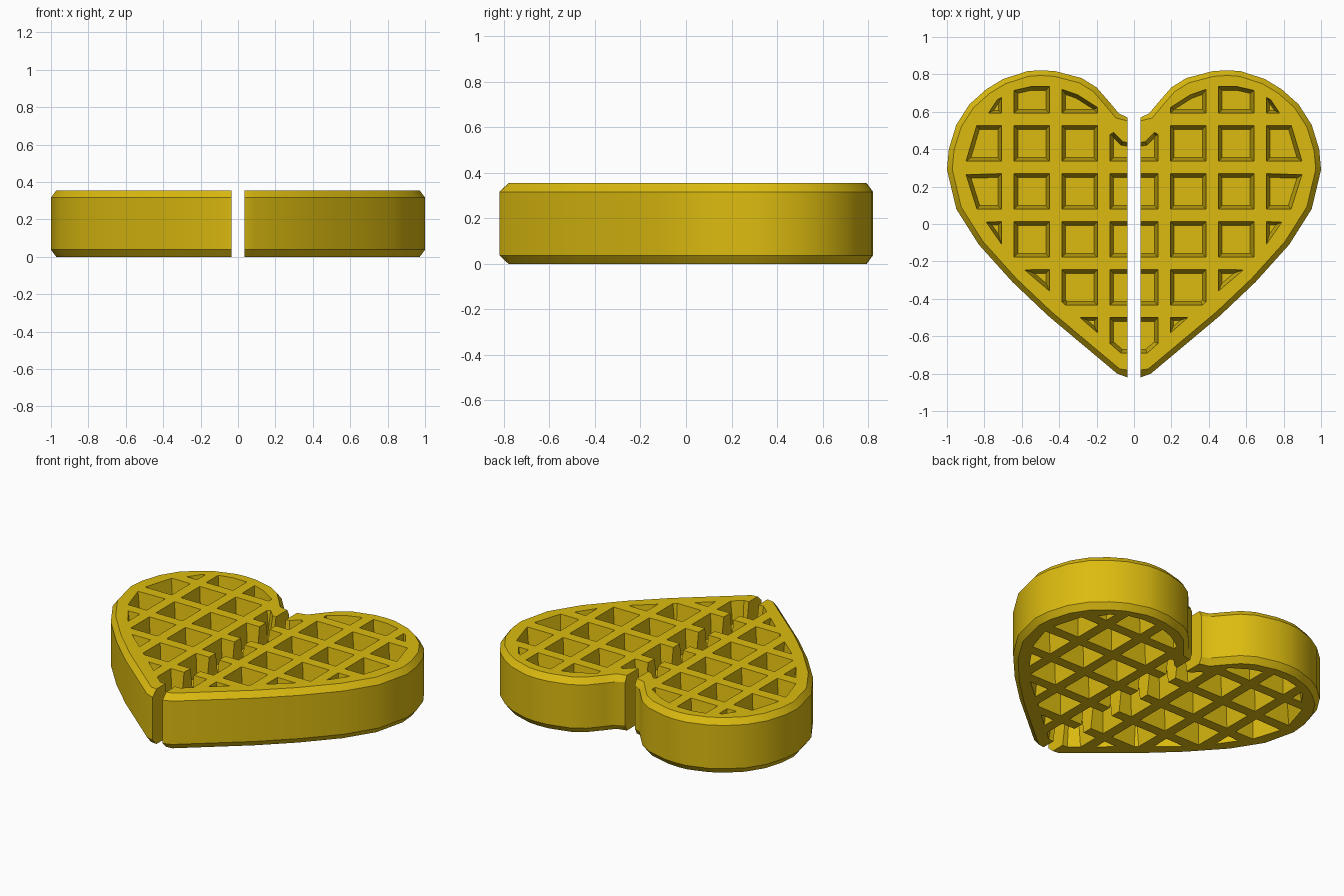
import bpy, bmesh
from mathutils import Matrix, Vector

cube = bpy.data.objects.get("Cube")
if cube:
    bpy.data.objects.remove(cube, do_unlink=True)

HEIGHT, GAP = 0.355, 0.035
BEVEL_W, BEVEL_H = 0.028, 0.038
PITCH, CELL, DEPTH, TAPER = 0.2565, 0.19, 0.14, 0.02

golden = bpy.data.materials.new("golden_waffle")
golden.use_nodes = True
color = (0.72, 0.50, 0.005, 1)
golden.diffuse_color = color
bsdf = next(n for n in golden.node_tree.nodes if n.type == 'BSDF_PRINCIPLED')
bsdf.inputs["Base Color"].default_value = color
bsdf.inputs["Roughness"].default_value = 0.7

# Half-heart outline and the inner border of the pocket area, counterclockwise
outline = [(GAP, -.82), (.09, -.8), (.46, -.49), (.65, -.31), (.83, -.11), (.95, .08),
           (1, .29), (.99, .4), (.95, .53), (.88, .64), (.79, .72), (.7, .775),
           (.57, .817), (.5, .822), (.42, .817), (.28, .78), (.2, .73), (.13, .65),
           (.08, .59), (GAP, .57)]
border = [(0, -.71), (.07, -.69), (.45, -.36), (.585, -.245), (.7, -.12), (.79, .01),
          (.84, .08), (.9, .27), (.9, .33), (.84, .53), (.78, .59), (.73, .665),
          (.64, .715), (.55, .735), (.45, .735), (.385, .72), (.3, .69), (.19, .62),
          (.135, .475), (.11, .49), (.06, .44), (0, .43)]


def inset(poly, d):
    """Move every edge of a closed polygon inward by d."""
    pts = [Vector(p) for p in poly]
    result = []
    for i, p in enumerate(pts):
        e1 = (p - pts[i - 1]).normalized()
        e2 = (pts[(i + 1) % len(pts)] - p).normalized()
        n1, n2 = Vector((-e1.y, e1.x)), Vector((-e2.y, e2.x))
        result.append(p + (n1 + n2) * d / max(1 + n1.dot(n2), 0.15))
    return result


def clip(poly, axis, limit, sign):
    """Keep the part of a polygon on one side of an axis line."""
    result = []
    for i, q in enumerate(poly):
        p = poly[i - 1]
        dp, dq = sign * (p[axis] - limit), sign * (q[axis] - limit)
        if (dp < 0) != (dq < 0):
            result.append(p.lerp(q, dp / (dp - dq)))
        if dq >= 0:
            result.append(q)
    return result


def loft(bm, loops):
    """Skin a stack of (polygon, z) loops and cap both ends."""
    rings = [[bm.verts.new((p[0], p[1], z)) for p in poly] for poly, z in loops]
    for a, b in zip(rings, rings[1:]):
        for i in range(len(a)):
            bm.faces.new((a[i - 1], a[i], b[i], b[i - 1]))
    bm.faces.new(rings[0])
    bm.faces.new(rings[-1])


def make_object(name, bm):
    bmesh.ops.recalc_face_normals(bm, faces=bm.faces[:])
    mesh = bpy.data.meshes.new(name)
    bm.to_mesh(mesh)
    bm.free()
    mesh.materials.append(golden)
    obj = bpy.data.objects.new(name, mesh)
    bpy.context.collection.objects.link(obj)
    return obj


# Half body, chamfered along the outer rim but not along the split
rim = inset(outline, BEVEL_W)
rim[0].x = rim[-1].x = GAP
bm = bmesh.new()
loft(bm, [(rim, 0), (outline, BEVEL_H), (outline, HEIGHT - BEVEL_H), (rim, HEIGHT)])
left_half = make_object("waffle_half_left", bm)

# Tapered pockets on both faces, trimmed by the border
bm = bmesh.new()
for col in range(4):
    x0 = 0.195 + PITCH * (col - 1)
    x1 = x0 + CELL
    for row in range(6):
        y0 = -0.69 + PITCH * row
        cell = [Vector(p) for p in border]
        for axis, limit, sign in ((0, x0, 1), (0, x1, -1), (1, y0, 1), (1, y0 + CELL, -1)):
            cell = clip(cell, axis, limit, sign)
        cell = [p for i, p in enumerate(cell) if (p - cell[i - 1]).length > 0.008]
        if len(cell) < 3:
            continue
        area = sum(cell[i - 1].cross(cell[i]) for i in range(len(cell))) / 2
        if area < 0.0015:
            continue
        perimeter = sum((p - cell[i - 1]).length for i, p in enumerate(cell))
        floor = inset(cell, min(TAPER, 1.2 * area / perimeter))
        loft(bm, [(cell, HEIGHT + 0.02), (cell, HEIGHT), (floor, HEIGHT - DEPTH)])
        loft(bm, [(cell, -0.02), (cell, 0), (floor, DEPTH)])
cutter = make_object("pocket_cutter", bm)
cutter.hide_render = True

cut = left_half.modifiers.new("pockets", 'BOOLEAN')
cut.operation, cut.solver, cut.object = 'DIFFERENCE', 'EXACT', cutter
bpy.context.view_layer.objects.active = left_half
bpy.ops.object.modifier_apply(modifier=cut.name)
bpy.data.objects.remove(cutter, do_unlink=True)

# Mirrored second half
bm = bmesh.new()
bm.from_mesh(left_half.data)
bm.transform(Matrix.Scale(-1, 4, (1, 0, 0)))
right_half = make_object("waffle_half_right", bm)

bpy.ops.object.select_all(action='DESELECT')
for half in (left_half, right_half):
    half.select_set(True)
bpy.ops.object.shade_smooth_by_angle(angle=0.5)
